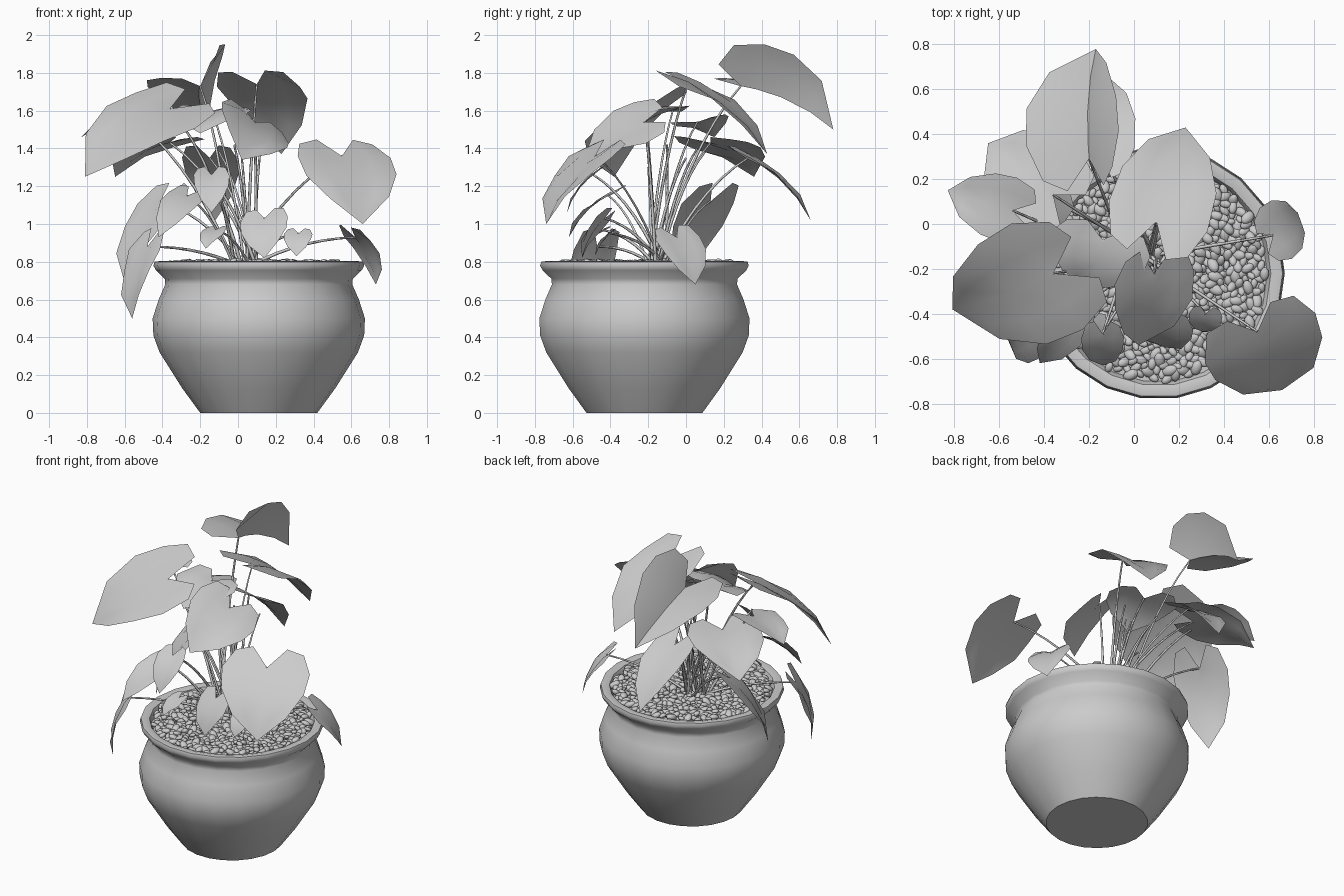
import bpy, bmesh, math, random
from mathutils import Vector, Matrix

if "Cube" in bpy.data.objects:
    bpy.data.objects.remove(bpy.data.objects["Cube"])

random.seed(4)
CENTRE = Vector((0.11, -0.22, 0))
CROWN = Vector((0.04, -0.14, 0.77))
UP = Vector((0, 0, 1))

grey = bpy.data.materials.new("plain_grey")
grey.diffuse_color = (0.6, 0.6, 0.6, 1)
grey.use_nodes = True
grey.node_tree.nodes["Principled BSDF"].inputs["Base Color"].default_value = grey.diffuse_color


def add_object(name, bm, sharp=40):
    mesh = bpy.data.meshes.new(name)
    bm.to_mesh(mesh)
    bm.free()
    mesh.shade_smooth()
    mesh.set_sharp_from_angle(angle=math.radians(sharp))
    mesh.materials.append(grey)
    obj = bpy.data.objects.new(name, mesh)
    bpy.context.collection.objects.link(obj)
    return obj


def lathe(name, profile, segments):
    bm = bmesh.new()
    verts = [bm.verts.new((r, 0, z)) for r, z in profile]
    edges = [bm.edges.new(pair) for pair in zip(verts, verts[1:])]
    bmesh.ops.spin(bm, geom=verts + edges, cent=(0, 0, 0), axis=(0, 0, 1),
                   angle=math.tau, steps=segments, use_merge=True)
    bmesh.ops.remove_doubles(bm, verts=bm.verts, dist=0.0005)
    bmesh.ops.recalc_face_normals(bm, faces=bm.faces)
    obj = add_object(name, bm, 48)
    obj.location = CENTRE
    return obj


# Pot with rolled rim, hollow down to the soil
lathe("pot", [(0, 0), (0.31, 0), (0.405, 0.13), (0.525, 0.32), (0.558, 0.41),
              (0.562, 0.5), (0.53, 0.6), (0.495, 0.68), (0.498, 0.71),
              (0.545, 0.755), (0.558, 0.78), (0.552, 0.8), (0.53, 0.803),
              (0.50, 0.795), (0.485, 0.765), (0.475, 0.70)], 22)
lathe("soil", [(0, 0.765), (0.484, 0.765)], 22)

# Pebbles spread over the soil in an even spiral
bm = bmesh.new()
COUNT = 620
for i in range(COUNT):
    r = 0.475 * math.sqrt((i + 0.5) / COUNT)
    a = i * 2.39996
    spot = CENTRE + Vector((r * math.cos(a), r * math.sin(a),
                            random.uniform(0.773, 0.795)))
    size = random.uniform(0.75, 1.4)
    turn = (Matrix.Rotation(random.uniform(0, math.tau), 4, 'Z')
            @ Matrix.Rotation(random.uniform(-0.7, 0.7), 4, 'Y'))
    scale = Matrix.Diagonal((0.028 * size, 0.018 * size, 0.014 * size, 1))
    bmesh.ops.create_icosphere(bm, subdivisions=2, radius=1,
                               matrix=Matrix.Translation(spot) @ turn @ scale)
add_object("pebbles", bm)

# Heart outline rows: rib, middle and edge position along the leaf, edge width
HEART = [(0.0, -0.28, -0.22, 0.78), (0.15, 0.03, 0.05, 1.0),
         (0.4, 0.38, 0.35, 0.95), (0.72, 0.72, 0.7, 0.62), (1, 1, 1, 0)]


def leaf(name, base, tip, width, roll, vee=0.0):
    # roll lifts the right side; vee lifts both edges above the rib
    axis = tip - base
    length = axis.length
    side = Matrix.Rotation(math.radians(-roll), 3, axis.normalized()) @ \
        axis.cross(UP).normalized()
    normal = side.cross(axis).normalized()
    bm = bmesh.new()
    grid = []
    for rib, mid, edge, w in HEART:
        row = []
        for u, v in ((edge, -w), (mid, -w / 2), (rib, 0), (mid, w / 2), (edge, w)):
            arch = 0.32 * length * u * (1 - u)
            fold = width * ((0.16 + vee) * abs(v) - 0.13 * v * v)
            wave = width * 0.04 * random.uniform(-1, 1) * abs(v)
            row.append(bm.verts.new(base + axis * u + side * (v * width / 2)
                                    + normal * (arch + fold + wave)))
        grid.append(row)
    for low, high in zip(grid, grid[1:]):
        for j in range(4):
            bm.faces.new((low[j], low[j + 1], high[j + 1], high[j]))
    bmesh.ops.remove_doubles(bm, verts=bm.verts, dist=0.0005)
    add_object(name, bm, 60)


def stem(name, end):
    # Tapered stalk rising steeply from the crown, then leaning to the leaf
    start = CROWN + Vector((random.uniform(-0.06, 0.06),
                            random.uniform(-0.06, 0.06), 0))
    rise = end.z - start.z
    bend = start.lerp(end, 0.45) + UP * (0.22 * rise + 0.04)
    curve = bpy.data.curves.new(name, 'CURVE')
    curve.dimensions = '3D'
    curve.bevel_depth = 0.009
    curve.bevel_resolution = 0
    curve.use_fill_caps = True
    spline = curve.splines.new('POLY')
    spline.points.add(7)
    for i, p in enumerate(spline.points):
        t = i / 7
        pos = start * (1 - t) ** 2 + bend * (2 * t * (1 - t)) + end * t * t
        p.co = (*pos, 1)
        p.radius = 1.1 - 0.5 * t
    curve.materials.append(grey)
    bpy.context.collection.objects.link(bpy.data.objects.new(name, curve))


# Each leaf: stalk joint, tip, width, roll and, if strongly folded, vee
upper_leaves = [
    ((-0.20, 0.29, 1.73), (-0.17, 0.78, 1.50), 0.46, 28, 0.35),
    ((0.10, 0.01, 1.74), (0.23, 0.43, 1.37), 0.46, 0),
    ((-0.36, -0.22, 1.61), (-0.81, -0.38, 1.25), 0.60, 24),
    ((0.55, -0.48, 1.36), (0.66, -0.74, 1.00), 0.54, 0),
    ((-0.54, 0.06, 1.54), (-0.83, 0.15, 1.46), 0.30, 8),
    ((-0.36, 0.13, 1.43), (-0.65, 0.36, 1.25), 0.46, 0),
    ((-0.15, 0.33, 1.35), (-0.12, 0.66, 1.02), 0.30, 0),
    ((-0.14, -0.07, 1.60), (-0.20, -0.29, 1.48), 0.45, 0),
    ((0.09, -0.22, 1.54), (0.02, -0.54, 1.34), 0.42, 36),
]
lower_leaves = [
    ((-0.14, -0.49, 1.26), (-0.14, -0.63, 1.06), 0.19, 0),
    ((0.14, -0.43, 1.03), (0.14, -0.55, 0.82), 0.26, -14),
    ((-0.12, -0.45, 0.97), (-0.17, -0.55, 0.87), 0.14, 0),
    ((0.32, -0.40, 0.95), (0.31, -0.48, 0.83), 0.15, 0),
    ((0.62, -0.05, 0.93), (0.73, 0.05, 0.68), 0.27, -12),
    ((-0.48, -0.47, 0.88), (-0.56, -0.52, 0.50), 0.28, 0),
    ((-0.27, -0.41, 1.15), (-0.42, -0.62, 0.93), 0.20, 20),
    ((-0.41, 0.13, 1.12), (-0.60, -0.01, 0.69), 0.34, 0),
]
for group, leaves in (("upper", upper_leaves), ("lower", lower_leaves)):
    for i, (joint, tip, *shape) in enumerate(leaves, 1):
        joint, tip = Vector(joint), Vector(tip)
        leaf(f"{group}_leaf_{i}", joint, tip, *shape)
        stem(f"{group}_stem_{i}", joint)

# Bare young shoots in the middle of the clump
for i, shoot in enumerate([(-0.02, -0.1, 1.42), (0.02, 0.0, 1.35), (-0.2, -0.2, 1.3),
                           (0.12, 0.06, 1.4), (-0.1, 0.1, 1.38)], 1):
    stem(f"shoot_{i}", Vector(shoot))
